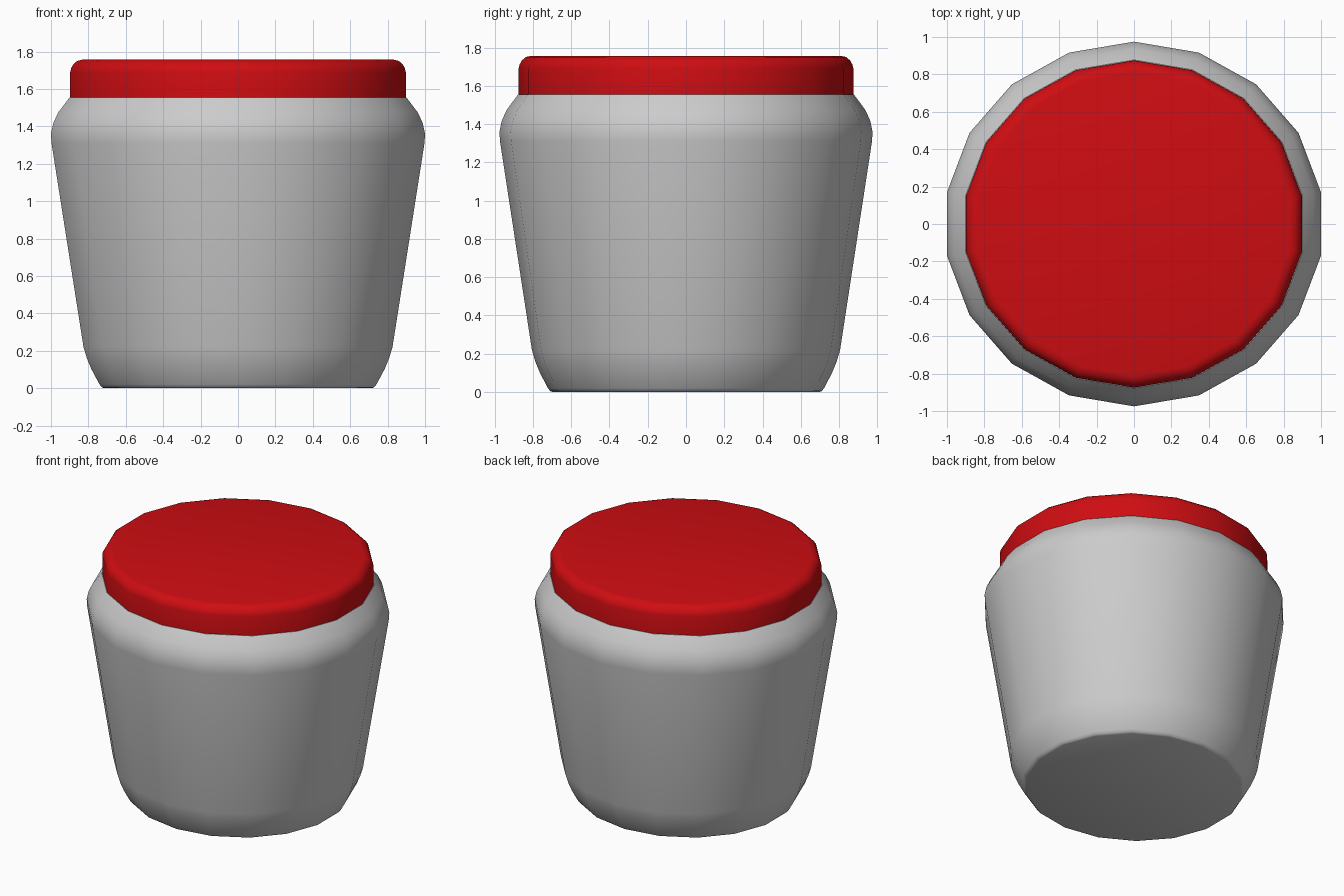
import bpy, bmesh, math

if "Cube" in bpy.data.objects:
    bpy.data.objects.remove(bpy.data.objects["Cube"])

SIDES = 18
RX = 1 / math.cos(math.pi / SIDES)   # flats face +-x, corners face +-y
RY = 0.975


def lathe(name, profile, color=None):
    """Spin (half_width, z) points into a closed, slightly oval 18-sided solid."""
    bm = bmesh.new()
    rings = []
    for r, z in profile:
        ring = []
        for i in range(SIDES):
            a = math.pi / 2 + math.tau * i / SIDES
            ring.append(bm.verts.new((r * RX * math.cos(a), r * RY * math.sin(a), z)))
        rings.append(ring)
    for low, high in zip(rings, rings[1:]):
        for i in range(SIDES):
            j = (i + 1) % SIDES
            bm.faces.new((low[i], low[j], high[j], high[i]))
    bm.faces.new(rings[0][::-1])
    bm.faces.new(rings[-1])
    bmesh.ops.recalc_face_normals(bm, faces=bm.faces)
    mesh = bpy.data.meshes.new(name)
    bm.to_mesh(mesh)
    bm.free()
    ob = bpy.data.objects.new(name, mesh)
    bpy.context.collection.objects.link(ob)
    if color:
        mat = bpy.data.materials.new(name + "_color")
        mat.diffuse_color = color
        mat.use_nodes = True
        mat.node_tree.nodes["Principled BSDF"].inputs["Base Color"].default_value = mat.diffuse_color
        mesh.materials.append(mat)
    bpy.ops.object.select_all(action='DESELECT')
    ob.select_set(True)
    bpy.context.view_layer.objects.active = ob
    bpy.ops.object.shade_smooth_by_angle(angle=math.radians(40))
    return ob


# Tapered jar with rounded foot and shoulder
lathe("jar_body", [
    (0.715, 0.0), (0.728, 0.005), (0.74, 0.02), (0.783, 0.10), (0.808, 0.16),
    (0.826, 0.22), (0.997, 1.31), (1.0, 1.36), (0.987, 1.42), (0.96, 1.476),
    (0.90, 1.555)])

# Red lid with rounded top rim
lathe("lid", [
    (0.897, 1.555), (0.897, 1.69), (0.892, 1.712), (0.88, 1.732),
    (0.86, 1.75), (0.83, 1.757)], (0.62, 0.004, 0.006, 1))
